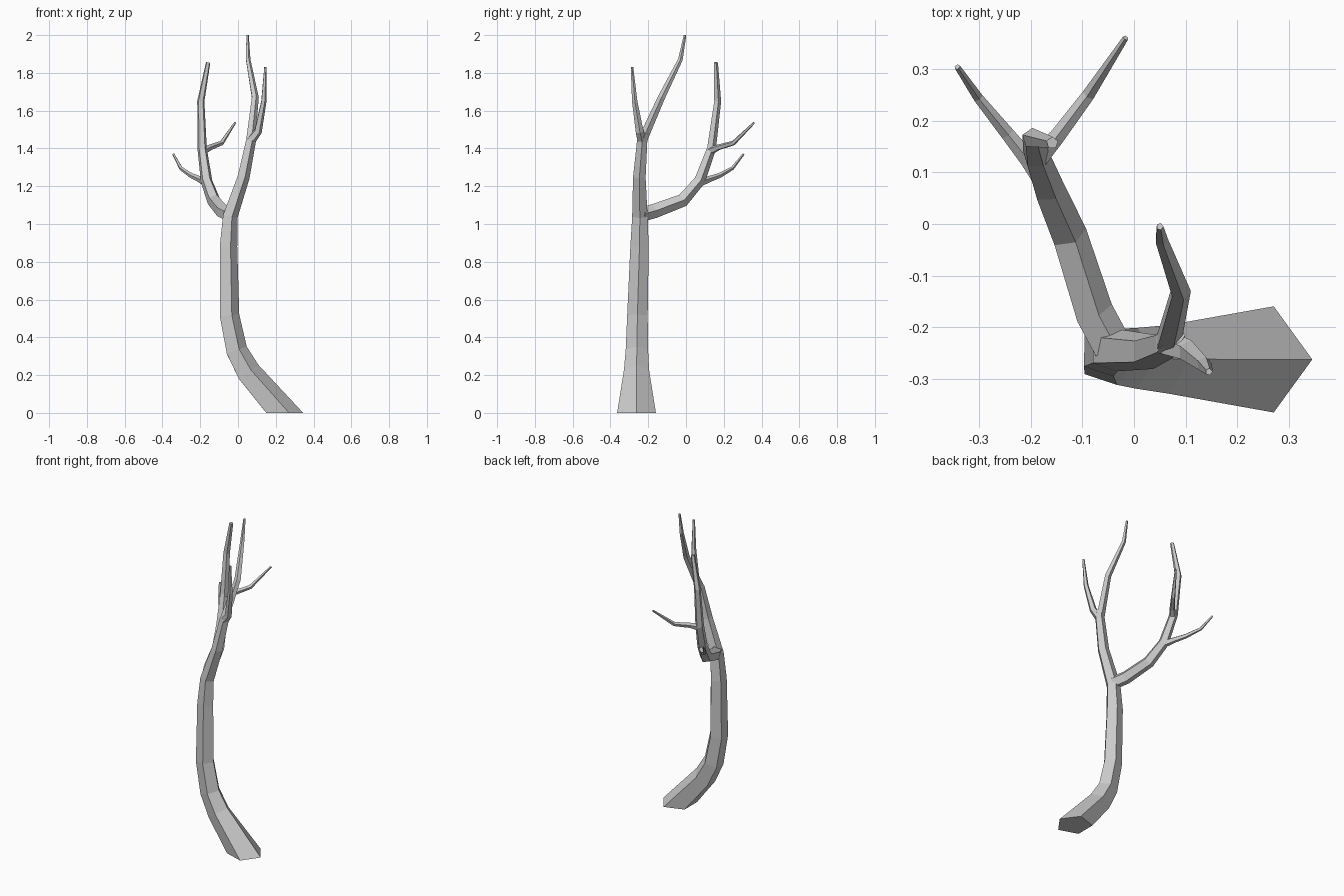
import bpy, bmesh
from math import cos, sin, tau
from mathutils import Vector


def limb(name, stations, sides=5, ref=(1, 0, 0), flat_start=False):
    """Low-poly tapered tube; each station is (x, y, z, radius)."""
    pts = [Vector(s[:3]) for s in stations]
    bm = bmesh.new()
    u = Vector(ref)
    rings = []
    for i, s in enumerate(stations):
        # tangent bisects the neighbouring segments
        a = (pts[i] - pts[i - 1]).normalized() if i else Vector()
        b = (pts[i + 1] - pts[i]).normalized() if i < len(pts) - 1 else Vector()
        t = (a + b).normalized()
        if flat_start and i == 0:
            t = Vector((0, 0, 1))
        u = (u - t * u.dot(t)).normalized()
        v = t.cross(u)
        rings.append([bm.verts.new(pts[i] + s[3] * (u * cos(tau * k / sides) + v * sin(tau * k / sides)))
                      for k in range(sides)])
    for lo, hi in zip(rings, rings[1:]):
        for k in range(sides):
            n = (k + 1) % sides
            bm.faces.new((lo[k], lo[n], hi[n], hi[k]))
    bm.faces.new(rings[0][::-1])
    bm.faces.new(rings[-1])
    bmesh.ops.recalc_face_normals(bm, faces=bm.faces)
    mesh = bpy.data.meshes.new(name)
    bm.to_mesh(mesh)
    bm.free()
    obj = bpy.data.objects.new(name, mesh)
    bpy.context.collection.objects.link(obj)
    return obj


# Trunk, leaning at the base and continuing into the front fork
limb("trunk", [
    (0.237, -0.262, 0.0, 0.108), (0.05, -0.262, 0.215, 0.07),
    (-0.012, -0.26, 0.33, 0.062), (-0.05, -0.257, 0.515, 0.057),
    (-0.055, -0.246, 0.88, 0.051), (-0.045, -0.244, 1.04, 0.043),
    (0.027, -0.247, 1.25, 0.035), (0.066, -0.232, 1.44, 0.029),
    (0.078, -0.215, 1.485, 0.022),
], flat_start=True)

# Twigs at the end of the front fork
limb("front_tall_twig", [
    (0.066, -0.228, 1.45, 0.026), (0.09, -0.13, 1.67, 0.02),
    (0.053, -0.03, 1.87, 0.013), (0.05, -0.005, 2.0, 0.007)])
limb("front_short_twig", [
    (0.066, -0.232, 1.44, 0.026), (0.105, -0.246, 1.49, 0.022),
    (0.136, -0.272, 1.65, 0.015), (0.145, -0.286, 1.83, 0.007)])

# Large branch sweeping toward the back
limb("back_branch", [
    (-0.045, -0.235, 1.05, 0.04), (-0.08, -0.17, 1.068, 0.04),
    (-0.128, -0.02, 1.125, 0.037), (-0.167, 0.07, 1.23, 0.032),
    (-0.19, 0.133, 1.4, 0.026), (-0.197, 0.166, 1.65, 0.02),
    (-0.158, 0.157, 1.855, 0.012)])

# Twigs on the back branch
limb("back_left_twig", [
    (-0.167, 0.075, 1.22, 0.023), (-0.205, 0.125, 1.238, 0.017), (-0.245, 0.175, 1.255, 0.014),
    (-0.302, 0.245, 1.295, 0.01), (-0.342, 0.304, 1.37, 0.006)], ref=(0, 0, 1))
limb("back_right_twig", [
    (-0.19, 0.125, 1.385, 0.023), (-0.148, 0.17, 1.405, 0.016),
    (-0.088, 0.25, 1.428, 0.013), (-0.016, 0.36, 1.536, 0.006)], ref=(0, 0, 1))
